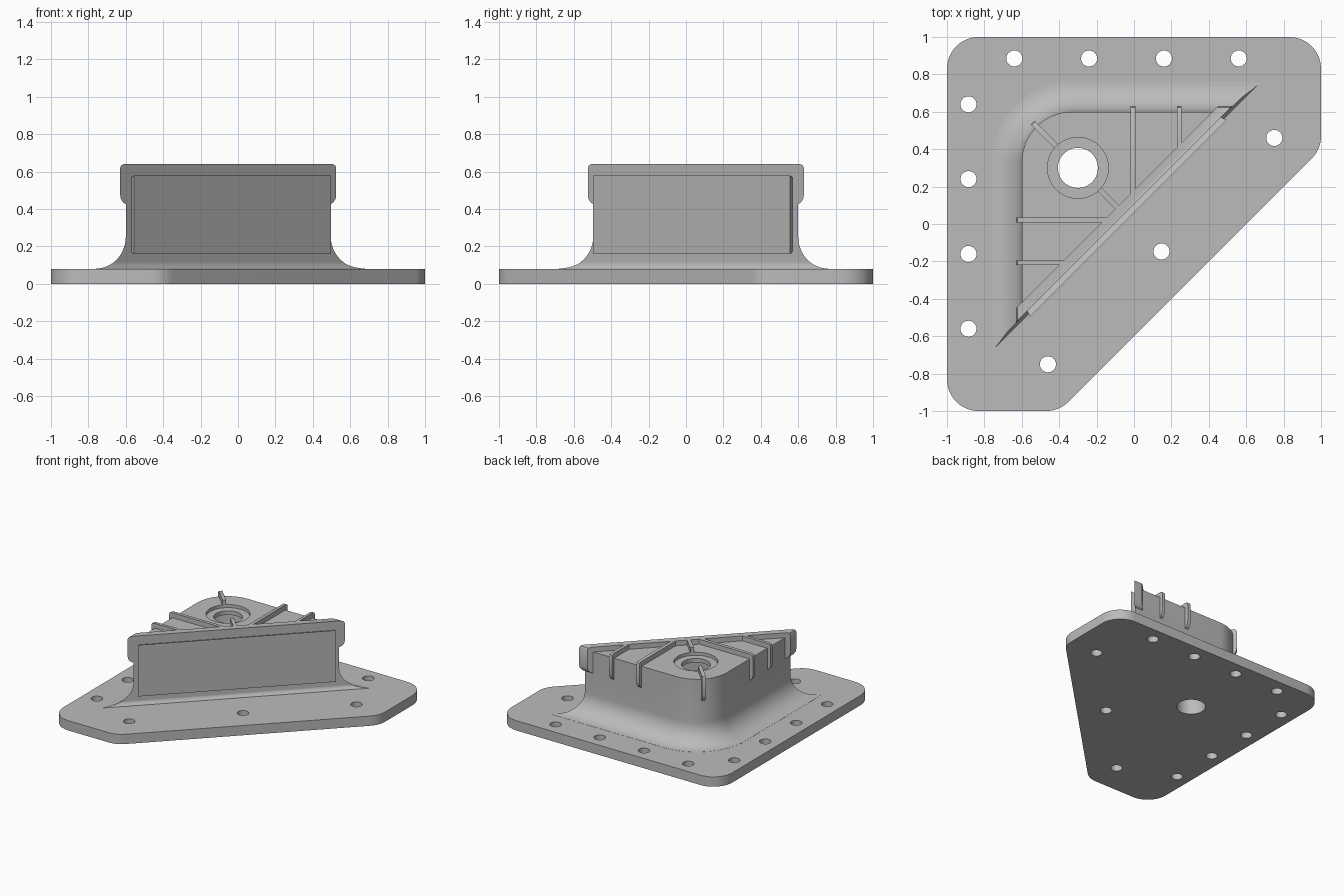
import bpy, bmesh, math
from mathutils import Vector

if "Cube" in bpy.data.objects:
    bpy.data.objects.remove(bpy.data.objects["Cube"])

grey = bpy.data.materials.new("plain_grey")
grey.diffuse_color = (0.5, 0.5, 0.5, 1)
grey.use_nodes = True
grey.node_tree.nodes["Principled BSDF"].inputs["Base Color"].default_value = grey.diffuse_color
HOLE = (-0.3, 0.3)


def loft(name, rings):
    """Closed solid through rings of equal point count."""
    bm = bmesh.new()
    vs = [[bm.verts.new(p) for p in ring] for ring in rings]
    n = len(vs[0])
    for a, b in zip(vs, vs[1:]):
        for i in range(n):
            bm.faces.new((a[i], a[(i + 1) % n], b[(i + 1) % n], b[i]))
    bm.faces.new(vs[0][::-1])
    bm.faces.new(vs[-1])
    bmesh.ops.recalc_face_normals(bm, faces=bm.faces[:])
    me = bpy.data.meshes.new(name)
    bm.to_mesh(me)
    bm.free()
    me.materials.append(grey)
    ob = bpy.data.objects.new(name, me)
    bpy.context.collection.objects.link(ob)
    return ob


def combine(target, tool, op):
    """Apply a boolean and discard the tool."""
    m = target.modifiers.new(op, 'BOOLEAN')
    m.operation, m.solver, m.object = op, 'EXACT', tool
    bpy.context.view_layer.objects.active = target
    bpy.ops.object.modifier_apply(modifier=m.name)
    bpy.data.objects.remove(tool)


def cylinder(x, y, r, z0, z1, n=48):
    circle = [(x + r * math.cos(i * math.tau / n), y + r * math.sin(i * math.tau / n)) for i in range(n)]
    return loft("hole_cutter", [[(*p, z) for p in circle] for z in (z0, z1)])


def outline(d, c, z, steps=16):
    """Corner-shaped section offset by d, cut off along x - y = c."""
    r = 0.27 + d
    pts = [(-0.6 - d, -0.6 - d - c, z)]
    for i in range(steps + 1):
        a = math.pi - i * math.pi / 2 / steps
        pts.append((-0.33 + r * math.cos(a), 0.33 + r * math.sin(a), z))
    return pts + [(0.6 + d + c, 0.6 + d, z)]


def front(z):
    """Drafted diagonal front face with a small foot."""
    if z < 0.1:
        return -0.08 - max(0, z - 0.08)
    return -0.1 - 0.005 * min(1, (z - 0.1) / 0.15)


def rounded(corners, r, steps=10):
    """Round every corner of a polygon."""
    out = []
    pts = [Vector(p) for p in corners]
    for i, p in enumerate(pts):
        u = (pts[i - 1] - p).normalized()
        v = (pts[(i + 1) % len(pts)] - p).normalized()
        half = u.angle(v) / 2
        centre = p + (u + v).normalized() * r / math.sin(half)
        s = p + u * r / math.tan(half) - centre
        e = p + v * r / math.tan(half) - centre
        sweep = math.pi - 2 * half
        for k in range(steps + 1):
            t = k / steps
            out.append(centre + (s * math.sin((1 - t) * sweep) + e * math.sin(t * sweep)) / math.sin(sweep))
    return out


# Base plate
plate = rounded([(-1, 1), (-1, -1), (-0.4, -1), (1, 0.4), (1, 1)], 0.17)
bracket = loft("corner_bracket", [[(p.x, p.y, z) for p in plate] for z in (0, 0.08)])

# Housing with a sweeping fillet at its foot
levels = [(0.04, 0.16)]
for i in range(13):
    a = i * math.pi / 24
    levels.append((0.081 + 0.17 * (1 - math.cos(a)), 0.16 * (1 - math.sin(a))))
levels.append((0.6, 0))
housing = loft("housing", [outline(d, front(z), z) for z, d in levels])

# Ribs and front lip, trimmed to a shell just outside the housing
shell_levels = [(0.4, -0.03), (0.425, 0), (0.435, 0.015), (0.455, 0.027), (0.475, 0.03),
                (0.62, 0.03), (0.634, 0.024), (0.64, 0.01)]


def add_rib(start, end, width):
    a, b = Vector(start), Vector(end)
    t = (b - a).normalized()
    s = Vector((-t.y, t.x)) * width / 2
    quad = [a - s, b - s, b + s, a + s]
    rib = loft("rib", [[(p.x, p.y, z) for p in quad] for z in (0.3, 0.8)])
    shell = loft("shell", [outline(d, front(z), z) for z, d in shell_levels])
    combine(rib, shell, 'INTERSECT')
    combine(housing, rib, 'UNION')


for start, end, width in [
        ((-1, 0.022), (-0.13, 0.022), 0.027),
        ((-1, -0.206), (-0.35, -0.206), 0.024),
        ((-0.005, 1), (-0.005, 0.15), 0.027),
        ((0.242, 1), (0.242, 0.4), 0.024),
        ((-0.8, 0.8), (-0.07, 0.07), 0.028)]:
    add_rib(start, end, width)
add_rib((-1.04, -0.96), (0.96, 1.04), 0.1414)
combine(bracket, housing, 'UNION')

# Pocket hollow with softened floor edge
pocket_levels = [(0.205, -0.09), (0.213, -0.068), (0.23, -0.052), (0.255, -0.045), (0.53, -0.045), (0.542, -0.055)]
combine(bracket, loft("pocket", [outline(d, -0.14, z) for z, d in pocket_levels]), 'DIFFERENCE')


# Flared mouth on the diagonal face
def mouth_ring(c, half, z0, z1):
    s = math.sqrt(0.5)
    return [(u * s + c / 2, u * s - c / 2, z) for u, z in
            ((-half, z0), (half, z0), (half, z1), (-half, z1))]


combine(bracket, loft("mouth", [mouth_ring(-0.06, 0.745, 0.16, 0.58),
                                mouth_ring(-0.105, 0.732, 0.172, 0.568),
                                mouth_ring(-0.155, 0.695, 0.205, 0.542)]), 'DIFFERENCE')

# Main bore with a shallow counterbore
combine(bracket, cylinder(*HOLE, 0.107, -0.1, 0.9, 64), 'DIFFERENCE')
combine(bracket, cylinder(*HOLE, 0.163, 0.575, 0.9, 64), 'DIFFERENCE')

# Bolt holes: two mirrored rows and three along the diagonal
bolts = [(0.75, 0.46), (0.147, -0.147), (-0.46, -0.75)]
for k in (-0.64, -0.24, 0.16, 0.56):
    bolts += [(k, 0.885), (-0.885, -k)]
for x, y in bolts:
    combine(bracket, cylinder(x, y, 0.043, -0.1, 0.15, 32), 'DIFFERENCE')

bpy.ops.object.select_all(action='DESELECT')
bracket.select_set(True)
bpy.context.view_layer.objects.active = bracket
bpy.ops.object.shade_smooth_by_angle(angle=math.radians(25))
